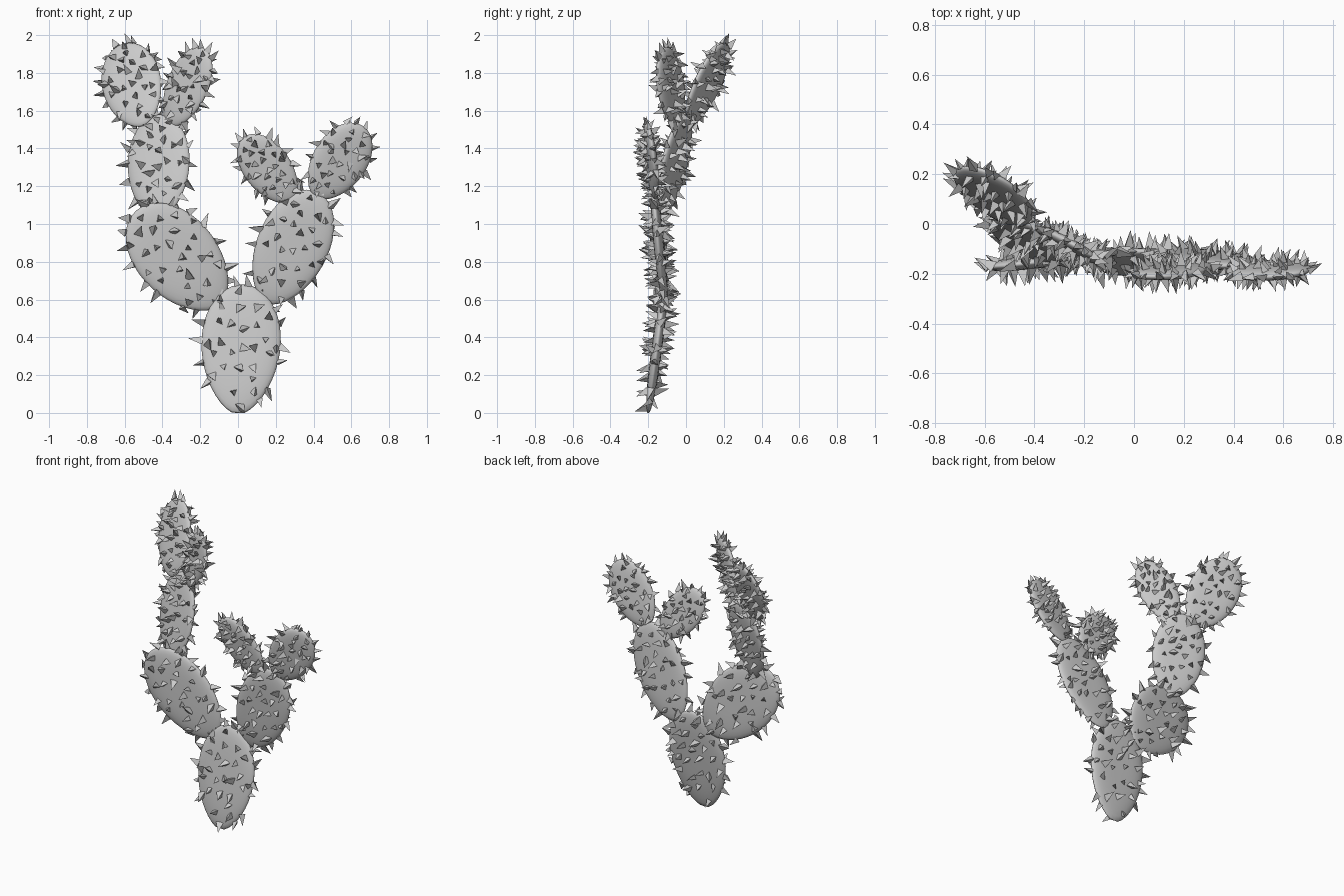
import bpy, bmesh, math, random
from mathutils import Vector, Matrix

random.seed(7)
old = bpy.data.objects.get("Cube")
if old:
    bpy.data.objects.remove(old, do_unlink=True)

grey = bpy.data.materials.new("plain_grey")
grey.use_nodes = True
grey.diffuse_color = (0.6, 0.6, 0.6, 1)
grey.node_tree.nodes["Principled BSDF"].inputs["Base Color"].default_value = (0.6, 0.6, 0.6, 1)


def finish(bm, name, smooth):
    mesh = bpy.data.meshes.new(name)
    bm.to_mesh(mesh)
    bm.free()
    mesh.materials.append(grey)
    obj = bpy.data.objects.new(name, mesh)
    bpy.context.collection.objects.link(obj)
    if smooth:
        mesh.shade_smooth()


def shape(p, length, width, thick, egg, foot):
    """Map a unit-sphere point to a flat egg-shaped pad standing on its narrow end."""
    r = min(1, math.hypot(p.x, p.z))
    y = math.copysign(math.sqrt(max(0, 1 - r ** 4)), p.y) * thick / 2
    t = max(0, (p.z + 1) / 2) ** (1 / egg)
    z = t * (length + foot) - foot
    return Vector((p.x * width / 2, y, max(0, z) if foot else z))


def make_pad(name, base, tip, width, side, egg=1.12, foot=0):
    base, tip = Vector(base), Vector(tip)
    length = (tip - base).length
    up = (tip - base).normalized()
    side = Vector(side)
    side = (side - up * side.dot(up)).normalized()
    back = up.cross(side)
    frame = Matrix((side, back, up)).transposed()
    thick = 0.035 + 0.05 * width

    def place(p):
        return base + frame @ shape(p, length, width, thick, egg, foot)

    # Smooth pad, with the sphere poles on its flat faces
    bm = bmesh.new()
    bmesh.ops.create_uvsphere(bm, u_segments=40, v_segments=18, radius=1)
    turn = Matrix.Rotation(math.pi / 2, 3, 'X')
    for v in bm.verts:
        v.co = place(turn @ v.co)
    bmesh.ops.recalc_face_normals(bm, faces=bm.faces)
    finish(bm, name, True)

    # Three-sided thorns: an even spiral on both faces, and a row around the rim
    spots = []
    per_face = 27
    for face in (-1, 1):
        for i in range(per_face):
            r = 0.94 * math.sqrt((i + 0.5) / per_face)
            a = i * 2.4 + face + random.uniform(-0.25, 0.25)
            p = Vector((r * math.cos(a), face * math.sqrt(1 - r * r), r * math.sin(a)))
            out = back * face + 0.5 * r * (side * p.x + up * p.z)
            spots.append((p, out))
    for i in range(18):
        a = (i + random.uniform(-0.3, 0.3)) * math.tau / 18
        p = Vector((math.cos(a), 0, math.sin(a)))
        if p.z > -0.85:
            spots.append((p, side * p.x + up * p.z))

    bm = bmesh.new()
    for p, out in spots:
        size = (0.035 + 0.055 * length) * random.uniform(0.75, 1.15)
        jitter = Vector([random.uniform(-0.55, 0.55) for _ in range(3)])
        out = (out.normalized() + jitter).normalized()
        spin = out.to_track_quat('Z', 'Y').to_matrix().to_4x4()
        spin = spin @ Matrix.Rotation(random.uniform(0, math.tau), 4, 'Z')
        bmesh.ops.create_cone(
            bm, cap_ends=True, segments=3, radius1=size * 0.36, radius2=0, depth=size,
            matrix=Matrix.Translation(place(p) + out * size * 0.42) @ spin)
    finish(bm, name + "_thorns", False)


# Trunk pad, with a blunt foot on the ground
make_pad("trunk_pad", (0.0, -0.2, 0), (0.03, -0.11, 0.68), 0.42, (1, 0, 0), 1.2, 0.01)
# Tall branch on the model's right
make_pad("right_lower_pad", (-0.09, -0.11, 0.57), (-0.54, -0.17, 1.07), 0.43, (1, 0.1, 0.8))
make_pad("right_middle_pad", (-0.42, -0.13, 1.03), (-0.42, 0.0, 1.58), 0.35, (0.9, -0.35, 0))
make_pad("right_top_outer_pad", (-0.5, 0.0, 1.52), (-0.62, 0.22, 1.95), 0.33, (0.9, -0.4, 0))
make_pad("right_top_inner_pad", (-0.36, -0.04, 1.52), (-0.18, -0.12, 1.93), 0.25, (0.85, -0.5, 0))
# Short branch on the model's left
make_pad("left_lower_pad", (0.15, -0.11, 0.58), (0.42, -0.17, 1.17), 0.38, (1, 0, -0.4))
make_pad("left_top_inner_pad", (0.29, -0.16, 1.12), (0.03, -0.21, 1.46), 0.25, (1, -0.1, 0.7))
make_pad("left_top_outer_pad", (0.41, -0.17, 1.14), (0.66, -0.2, 1.52), 0.29, (1, 0.2, -0.6))
